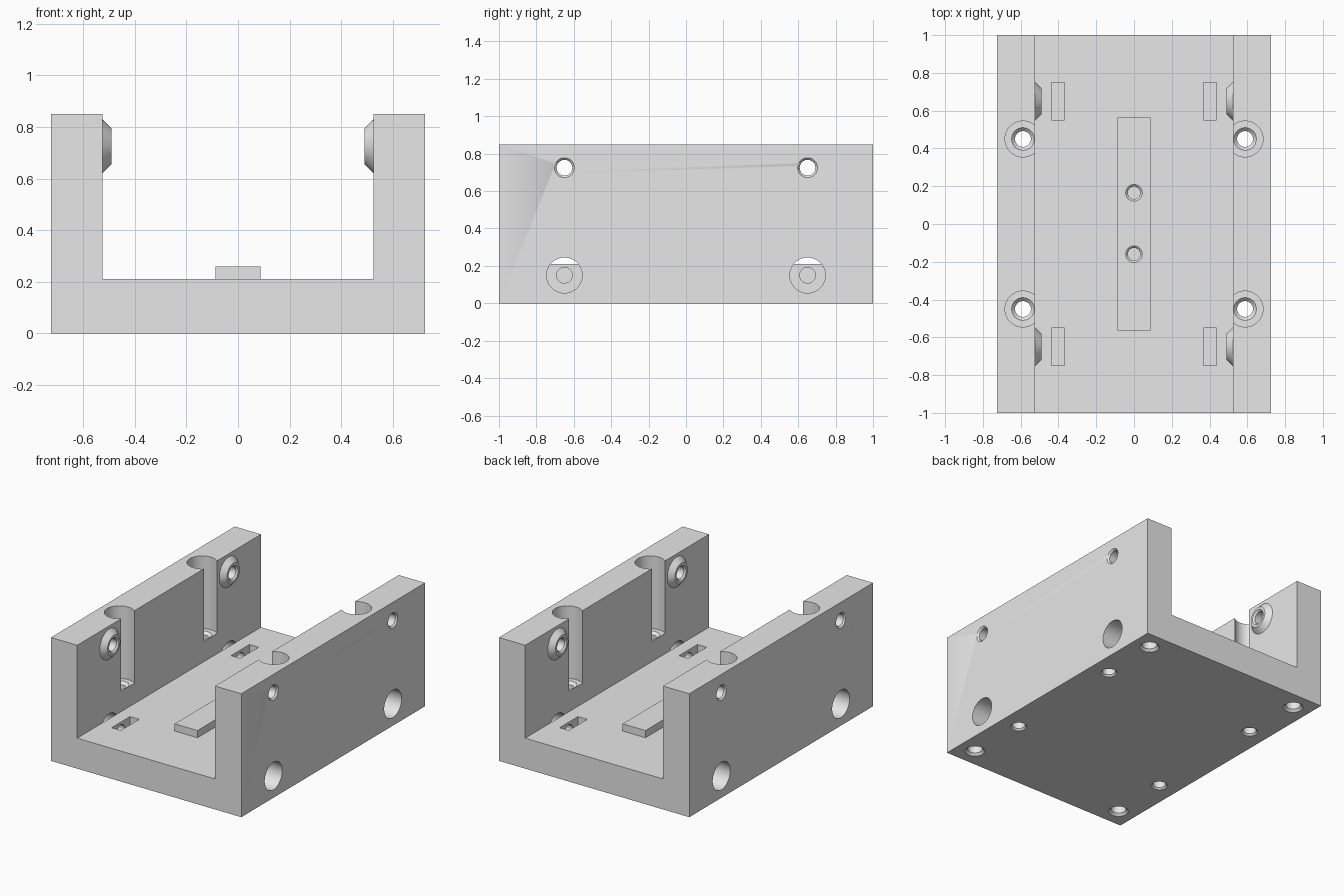
import bpy, bmesh, math
from mathutils import Vector

cube = bpy.data.objects.get("Cube")
if cube:
    bpy.data.objects.remove(cube, do_unlink=True)

grey = bpy.data.materials.new("light_grey")
grey.use_nodes = True
grey.diffuse_color = (0.8, 0.8, 0.8, 1)
grey.node_tree.nodes["Principled BSDF"].inputs["Base Color"].default_value = (0.8, 0.8, 0.8, 1)


def finish(name, bm):
    bmesh.ops.recalc_face_normals(bm, faces=bm.faces)
    mesh = bpy.data.meshes.new(name)
    bm.to_mesh(mesh)
    bm.free()
    mesh.materials.append(grey)
    obj = bpy.data.objects.new(name, mesh)
    bpy.context.collection.objects.link(obj)
    return obj


def box(name, lo, hi):
    bm = bmesh.new()
    bmesh.ops.create_cube(bm, size=1)
    for v in bm.verts:
        v.co = [h if c > 0 else l for c, l, h in zip(v.co, lo, hi)]
    return finish(name, bm)


def lathe(name, profile, origin, axis, sides=48):
    """Closed solid of revolution; profile is (distance along axis, radius)."""
    bm = bmesh.new()
    turn = Vector(axis).to_track_quat('Z', 'Y')
    rings = []
    for d, r in profile:
        angles = [2 * math.pi * i / sides for i in range(sides)]
        rings.append([bm.verts.new(Vector(origin) + turn @ Vector((r * math.cos(a), r * math.sin(a), d)))
                      for a in angles])
    for a, b in zip(rings, rings[1:]):
        for i in range(sides):
            j = (i + 1) % sides
            bm.faces.new((a[i], a[j], b[j], b[i]))
    bm.faces.new(rings[0][::-1])
    bm.faces.new(rings[-1])
    return finish(name, bm)


def combine(target, tool, operation):
    tool.hide_render = True
    mod = target.modifiers.new(tool.name, 'BOOLEAN')
    mod.operation = operation
    mod.solver = 'EXACT'
    mod.object = tool
    bpy.context.view_layer.objects.active = target
    bpy.ops.object.modifier_apply(modifier=mod.name)
    bpy.data.objects.remove(tool, do_unlink=True)


# U-shaped channel body
outline = [(-0.725, 0), (0.725, 0), (0.725, 0.85), (0.525, 0.85),
           (0.525, 0.21), (-0.525, 0.21), (-0.525, 0.85), (-0.725, 0.85)]
bm = bmesh.new()
face = bm.faces.new([bm.verts.new((x, -1, z)) for x, z in outline])
end = bmesh.ops.extrude_face_region(bm, geom=[face])
bmesh.ops.translate(bm, vec=(0, 2, 0), verts=[v for v in end["geom"] if isinstance(v, bmesh.types.BMVert)])
body = finish("channel_body", bm)

# Raised rib on the floor with two blind holes
combine(body, box("rib", (-0.087, -0.565, 0.15), (0.087, 0.565, 0.26)), 'UNION')
for y in (-0.16, 0.165):
    hole = [(0.08, 0.033), (0.25, 0.033), (0.26, 0.044), (0.27, 0.054)]
    combine(body, lathe("rib_hole", hole, (0, y, 0), (0, 0, 1)), 'DIFFERENCE')

corners = [(sx, sy) for sx in (-1, 1) for sy in (-1, 1)]

# Tapered bosses on the inner walls
for sx, sy in corners:
    boss = [(0.49, 0.07), (0.525, 0.104), (0.56, 0.104)]
    combine(body, lathe("wall_boss", boss, (0, sy * 0.65, 0.725), (sx, 0, 0)), 'UNION')

# Holes, the same at every corner
boss_hole = [(0.48, 0.063), (0.49, 0.053), (0.501, 0.042),
             (0.714, 0.042), (0.725, 0.053), (0.735, 0.063)]
side_bore = [(0.4, 0.042), (0.525, 0.042), (0.525, 0.095), (0.75, 0.095)]
top_bore = [(-0.01, 0.063), (0, 0.053), (0.011, 0.042), (0.332, 0.042),
            (0.35, 0.06), (0.35, 0.095), (0.9, 0.095)]
foot_hole = [(-0.01, 0.074), (0, 0.064), (0.016, 0.048), (0.3, 0.048)]
for sx, sy in corners:
    cutters = [
        lathe("boss_hole", boss_hole, (0, sy * 0.65, 0.725), (sx, 0, 0)),
        lathe("top_bore", top_bore, (sx * 0.588, sy * 0.45, 0), (0, 0, 1)),
        lathe("foot_hole", foot_hole, (sx * 0.6, sy * 0.87, 0), (0, 0, 1)),
        box("nut_slot", (sx * 0.403 - 0.035, sy * 0.65 - 0.1, 0.06),
            (sx * 0.403 + 0.035, sy * 0.65 + 0.1, 0.23)),
        lathe("side_bore", side_bore, (0, sy * 0.65, 0.15), (sx, 0, 0)),
    ]
    for cutter in cutters:
        combine(body, cutter, 'DIFFERENCE')

# Smooth bores with crisp edges
bpy.ops.object.select_all(action='DESELECT')
body.select_set(True)
bpy.context.view_layer.objects.active = body
bpy.ops.object.shade_smooth_by_angle(angle=math.radians(30))
